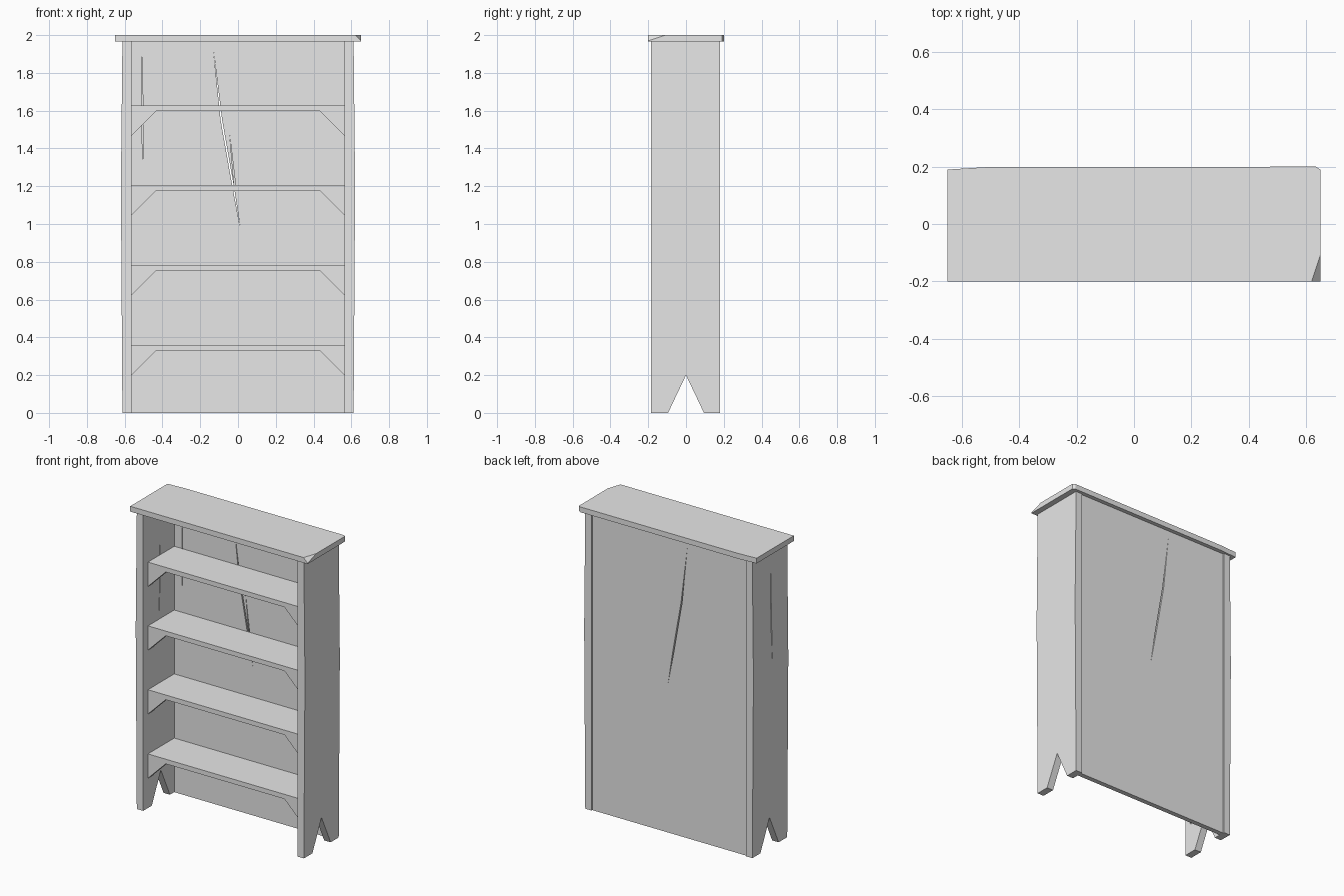
import bpy
import bmesh
from mathutils import Vector

cube = bpy.data.objects.get("Cube")
if cube:
    bpy.data.objects.remove(cube, do_unlink=True)

grey = bpy.data.materials.new("plain grey")
grey.use_nodes = True
grey.diffuse_color = (0.8, 0.8, 0.8, 1)
grey.node_tree.nodes["Principled BSDF"].inputs["Base Color"].default_value = (0.8, 0.8, 0.8, 1)

INNER, OUTER = 0.565, 0.612
FRONT, BACK = -0.185, 0.18
TOP = 1.965
SHELF_FRONT, PANEL_FRONT = -0.135, 0.14


def finish(name, bm):
    bmesh.ops.recalc_face_normals(bm, faces=bm.faces)
    mesh = bpy.data.meshes.new(name)
    bm.to_mesh(mesh)
    bm.free()
    mesh.materials.append(grey)
    obj = bpy.data.objects.new(name, mesh)
    bpy.context.collection.objects.link(obj)
    return obj


def prism_mesh(points, axis, lo, hi):
    """Extrude a 2D outline along an axis: x uses (y, z), y uses (x, z), z uses (x, y)."""
    place = {"x": lambda a, b, d: (d, a, b),
             "y": lambda a, b, d: (a, d, b),
             "z": lambda a, b, d: (a, b, d)}[axis]
    bm = bmesh.new()
    face = bm.faces.new([bm.verts.new(place(a, b, lo)) for a, b in points])
    grown = bmesh.ops.extrude_face_region(bm, geom=[face])["geom"]
    shift = Vector(place(0, 0, hi - lo))
    bmesh.ops.translate(bm, vec=shift, verts=[v for v in grown if isinstance(v, bmesh.types.BMVert)])
    return bm


def box(name, x0, x1, y0, y1, z0, z1):
    return finish(name, prism_mesh([(x0, y0), (x1, y0), (x1, y1), (x0, y1)], "z", z0, z1))


def carve(obj, points, axis, lo, hi):
    """Cut a thin splinter-shaped crack out of a board."""
    cutter = finish("crack_cutter", prism_mesh(points, axis, lo, hi))
    cutter.hide_render = True
    mod = obj.modifiers.new("crack", "BOOLEAN")
    mod.operation = "DIFFERENCE"
    mod.solver = "EXACT"
    mod.object = cutter
    bpy.context.view_layer.objects.active = obj
    bpy.ops.object.modifier_apply(modifier=mod.name)
    bpy.data.objects.remove(cutter, do_unlink=True)


# Side boards with a V-notched foot and a slightly bowed outer face
side_outline = [(FRONT, 0), (-0.095, 0), (0, 0.2), (0.095, 0), (BACK, 0), (BACK, TOP), (FRONT, TOP)]
sides = {}
for label, s in (("left", 1), ("right", -1)):
    bm = prism_mesh(side_outline, "x", s * INNER, s * OUTER)
    bmesh.ops.bisect_plane(bm, geom=bm.verts[:] + bm.edges[:] + bm.faces[:],
                           plane_co=(0, 0, 1.2), plane_no=(0, 0, 1))
    for v in bm.verts:
        if abs(v.co.z - 1.2) < 0.01 and abs(v.co.x) > 0.6:
            v.co.x += s * 0.008
    sides[label] = finish(label + "_side", bm)

# Back panel
panel = box("back_panel", -INNER, INNER, PANEL_FRONT, 0.172, 0, TOP)

# Shelves with a pair of triangular brackets under each
for i, z in enumerate((0.327, 0.752, 1.175, 1.597), 1):
    box(f"shelf_{i}", -INNER, INNER, SHELF_FRONT, PANEL_FRONT, z, z + 0.031)
    for label, s in (("left", 1), ("right", -1)):
        corner = [(s * INNER, z), (s * 0.435, z), (s * INNER, z - 0.13)]
        finish(f"{label}_bracket_{i}", prism_mesh(corner, "y", SHELF_FRONT, SHELF_FRONT + 0.045))

# Top board with worn rear edge and one chipped front corner
top_outline = [(-0.65, -0.2), (0.65, -0.2), (0.65, 0.19), (0.635, 0.2), (-0.52, 0.198), (-0.65, 0.19)]
bm = prism_mesh(top_outline, "z", TOP, 2)
a, b, c = Vector((0.65, -0.11, 2)), Vector((0.62, -0.2, 2)), Vector((0.65, -0.2, 1.97))
normal = (b - a).cross(c - a)
if normal.x < 0:
    normal.negate()
cut = bmesh.ops.bisect_plane(bm, geom=bm.verts[:] + bm.edges[:] + bm.faces[:],
                             plane_co=a, plane_no=normal, clear_outer=True)
bmesh.ops.holes_fill(bm, edges=[e for e in bm.edges if e.is_boundary])
finish("top_board", bm)

# Cracks: one through the panel with a fork, a shallow one, and one through a side
carve(panel, [(-0.13, 1.92), (-0.084, 1.55), (-0.022, 1.2), (0.012, 0.98), (-0.03, 1.2), (-0.092, 1.55)],
      "y", 0.1, 0.2)
carve(panel, [(-0.045, 1.48), (-0.012, 1.2), (-0.02, 1.2)], "y", 0.1, 0.155)
carve(panel, [(-0.51, 1.9), (-0.502, 1.6), (-0.505, 1.26), (-0.509, 1.6)], "y", 0.1, 0.155)
carve(sides["right"], [(-0.01, 1.85), (-0.006, 1.5), (-0.02, 1.2), (-0.014, 1.5)], "x", -0.7, -0.5)
